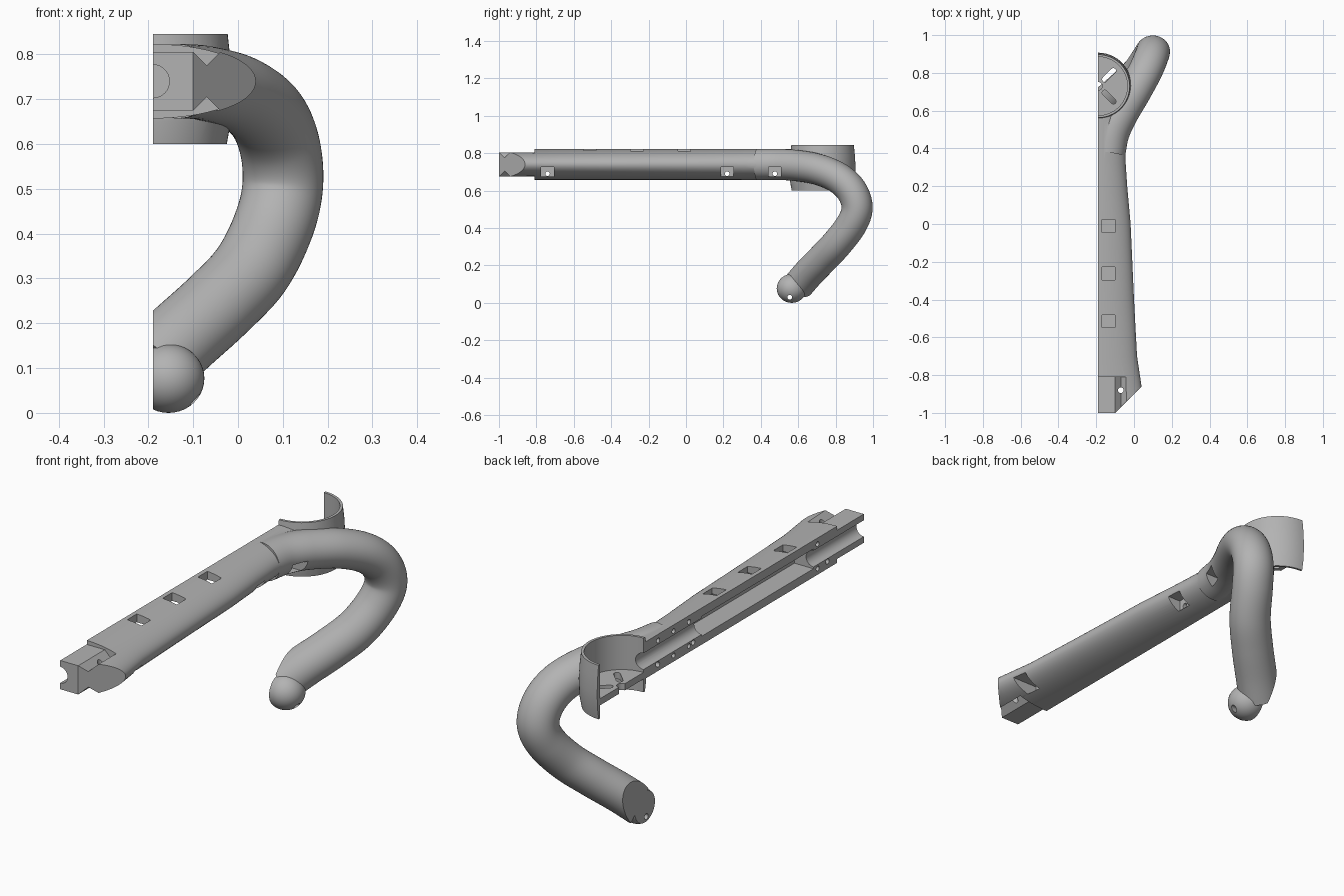
import bpy
import bmesh
import math
from mathutils import Vector, Matrix

if "Cube" in bpy.data.objects:
    bpy.data.objects.remove(bpy.data.objects["Cube"], do_unlink=True)

CUT_X, MID_Z, CUP_Y = -0.19, 0.74, 0.73

grey = bpy.data.materials.new("plain grey")
grey.use_nodes = True
grey.diffuse_color = (0.45, 0.45, 0.45, 1)
grey.node_tree.nodes["Principled BSDF"].inputs["Base Color"].default_value = grey.diffuse_color


def finish(bm, name):
    bmesh.ops.recalc_face_normals(bm, faces=bm.faces)
    mesh = bpy.data.meshes.new(name)
    bm.to_mesh(mesh)
    bm.free()
    mesh.materials.append(grey)
    obj = bpy.data.objects.new(name, mesh)
    bpy.context.collection.objects.link(obj)
    return obj


def loft(name, rings):
    bm = bmesh.new()
    loops = [[bm.verts.new(p) for p in ring] for ring in rings]
    n = len(loops[0])
    for a, b in zip(loops, loops[1:]):
        for i in range(n):
            j = (i + 1) % n
            bm.faces.new((a[i], a[j], b[j], b[i]))
    bm.faces.new(loops[0])
    bm.faces.new(loops[-1])
    return finish(bm, name)


def ring(center, u, v, n=48):
    angles = [math.tau * i / n for i in range(n)]
    return [Vector(center) + math.cos(a) * u + math.sin(a) * v for a in angles]


def prism(name, points, offset):
    return loft(name, [[Vector(p) for p in points], [Vector(p) + Vector(offset) for p in points]])


def box(name, low, high):
    (x, y, z), (X, Y, Z) = low, high
    return prism(name, [(x, y, z), (X, y, z), (X, Y, z), (x, Y, z)], (0, 0, Z - z))


def rod(name, start, end, r, n=24):
    start, end = Vector(start), Vector(end)
    d = (end - start).normalized()
    u = d.orthogonal().normalized()
    return loft(name, [ring(p, u * r, d.cross(u) * r, n) for p in (start, end)])


def combine(target, tool, operation="DIFFERENCE"):
    tool.hide_render = True
    mod = target.modifiers.new("join", "BOOLEAN")
    mod.operation, mod.solver, mod.object = operation, "EXACT", tool
    bpy.context.view_layer.objects.active = target
    bpy.ops.object.modifier_apply(modifier=mod.name)
    bpy.data.objects.remove(tool, do_unlink=True)


def smooth_path(points, steps=8):
    p = [Vector(q) for q in points]
    p = [2 * p[0] - p[1]] + p + [2 * p[-1] - p[-2]]
    out = []
    for a, b, c, d in zip(p, p[1:], p[2:], p[3:]):
        for i in range(steps):
            t = i / steps
            out.append(0.5 * (2 * b + (c - a) * t + (2 * a - 5 * b + 4 * c - d) * t * t
                              + (3 * b - a - 3 * c + d) * t ** 3))
    return out + [p[-2]]


X, Y, Z = Vector((1, 0, 0)), Vector((0, 1, 0)), Vector((0, 0, 1))

# Long elliptical arm, flaring towards the tip
widths = [(-1, 0.25), (-0.86, 0.23), (-0.7, 0.206), (-0.4, 0.19), (0, 0.172),
          (0.2, 0.154), (0.32, 0.146), (0.45, 0.142), (0.6, 0.13), (0.68, 0.12)]
body = loft("half_arm_with_hook", [ring((CUT_X, y, MID_Z), X * w, Z * 0.083, 64) for y, w in widths])

# Curved hook tube
path = smooth_path([(-0.135, 0.38, 0.74), (-0.115, 0.48, 0.74), (-0.07, 0.58, 0.735),
                    (0.0, 0.70, 0.715), (0.06, 0.81, 0.67), (0.092, 0.885, 0.6),
                    (0.1, 0.915, 0.51), (0.08, 0.885, 0.42), (0.03, 0.81, 0.32),
                    (-0.045, 0.735, 0.24), (-0.13, 0.66, 0.163), (-0.195, 0.605, 0.1)])
rings = []
for i, p in enumerate(path):
    t = (path[min(i + 1, len(path) - 1)] - path[max(i - 1, 0)]).normalized()
    v = t.cross(X).normalized()
    rings.append(ring(p, v.cross(t) * 0.09, v * 0.083))
combine(body, loft("hook", rings), "UNION")

# Rounded knob on the hook's end
bm = bmesh.new()
bmesh.ops.create_uvsphere(bm, u_segments=40, v_segments=20, radius=1,
                          matrix=Matrix.Translation((-0.155, 0.565, 0.077)) @ Matrix.Diagonal((0.08, 0.08, 0.077, 1)))
combine(body, finish(bm, "knob"), "UNION")

# Barrel-shaped cup, open above and below a thin floor
profile = [(0.6, 0.165), (0.65, 0.174), (0.72, 0.177), (0.79, 0.173), (0.845, 0.167)]
combine(body, loft("cup", [ring((CUT_X, CUP_Y, z), X * r, Y * r, 64) for z, r in profile]), "UNION")
for low, high in ((0.69, 0.95), (0.5, 0.66)):
    combine(body, rod("cup_hollow", (CUT_X, CUP_Y, low), (CUT_X, CUP_Y, high), 0.155, 64))

# Floor slots and hub hole
hub = Vector((CUT_X, CUP_Y, 0.6))
combine(body, rod("hub_hole", hub, hub + Z * 0.2, 0.022))
for s in (1, -1):
    d = Vector((1, s, 0)).normalized()
    side = d.cross(Z) * 0.014
    outline = []
    for end, sign in ((0.115, 1), (0.05, -1)):
        for k in range(7):
            a = math.pi * (k / 6 - 0.5)
            outline.append(hub + d * end + sign * (d * 0.014 * math.cos(a) + side * math.sin(a)))
    combine(body, prism("floor_slot", outline, Z * 0.2))

# Flat side where the two halves meet
combine(body, box("split", (-1, -2, -1), (CUT_X, 2, 2)))

# Slanted, stepped and notched tip
combine(body, prism("tip_slant", [(-0.12, -1.02, 0.5), (0.1, -0.8, 0.5), (0.3, -1.02, 0.5)], Z * 0.5))
for s in (1, -1):
    step = sorted((MID_Z + s * 0.065, MID_Z + s * 0.2))
    combine(body, box("tip_step", (-0.3, -1.1, step[0]), (0.02, -0.81, step[1])))
    notch = [(x, -1.1, MID_Z + s * h) for x, h in ((-0.108, 0.073), (-0.07, 0.035), (-0.032, 0.073))]
    combine(body, prism("tip_notch", notch, Y * 0.29))
combine(body, rod("tip_hole", (-0.07, -0.88, 0.5), (-0.07, -0.88, 1), 0.015))

# Inner channel and wide cavity
combine(body, rod("channel", (CUT_X, -1.1, MID_Z), (CUT_X, 0.65, MID_Z), 0.037, 32))
combine(body, box("cavity", (-0.3, -0.64, 0.695), (-0.095, 0.16, 0.785)))

# Square windows through the top
for y in (-0.515, -0.262, -0.01):
    combine(body, box("window", (-0.17, y - 0.034, 0.75), (-0.1, y + 0.034, 0.95)))

# Fastener pockets in the side, with their holes
for y in (-0.74, 0.22, 0.475):
    combine(body, box("pocket", (-0.1, y - 0.034, 0.675), (0.2, y + 0.034, 0.727)))
    combine(body, rod("fastener_hole", (-0.3, y, 0.69), (-0.05, y, 0.69), 0.012, 16))

# Dowel holes in the flat side
for y in (-0.7, 0.22, 0.33, 0.44):
    for z in (0.685, 0.795):
        combine(body, rod("dowel_hole", (-0.3, y + 0.03, z), (-0.15, y + 0.03, z), 0.011, 16))

# Cord hole in the knob
combine(body, rod("cord_hole", (-0.4, 0.555, 0.03), (0, 0.555, 0.03), 0.013))

bpy.ops.object.select_all(action="DESELECT")
body.select_set(True)
bpy.context.view_layer.objects.active = body
bpy.ops.object.shade_smooth_by_angle(angle=math.radians(30))
